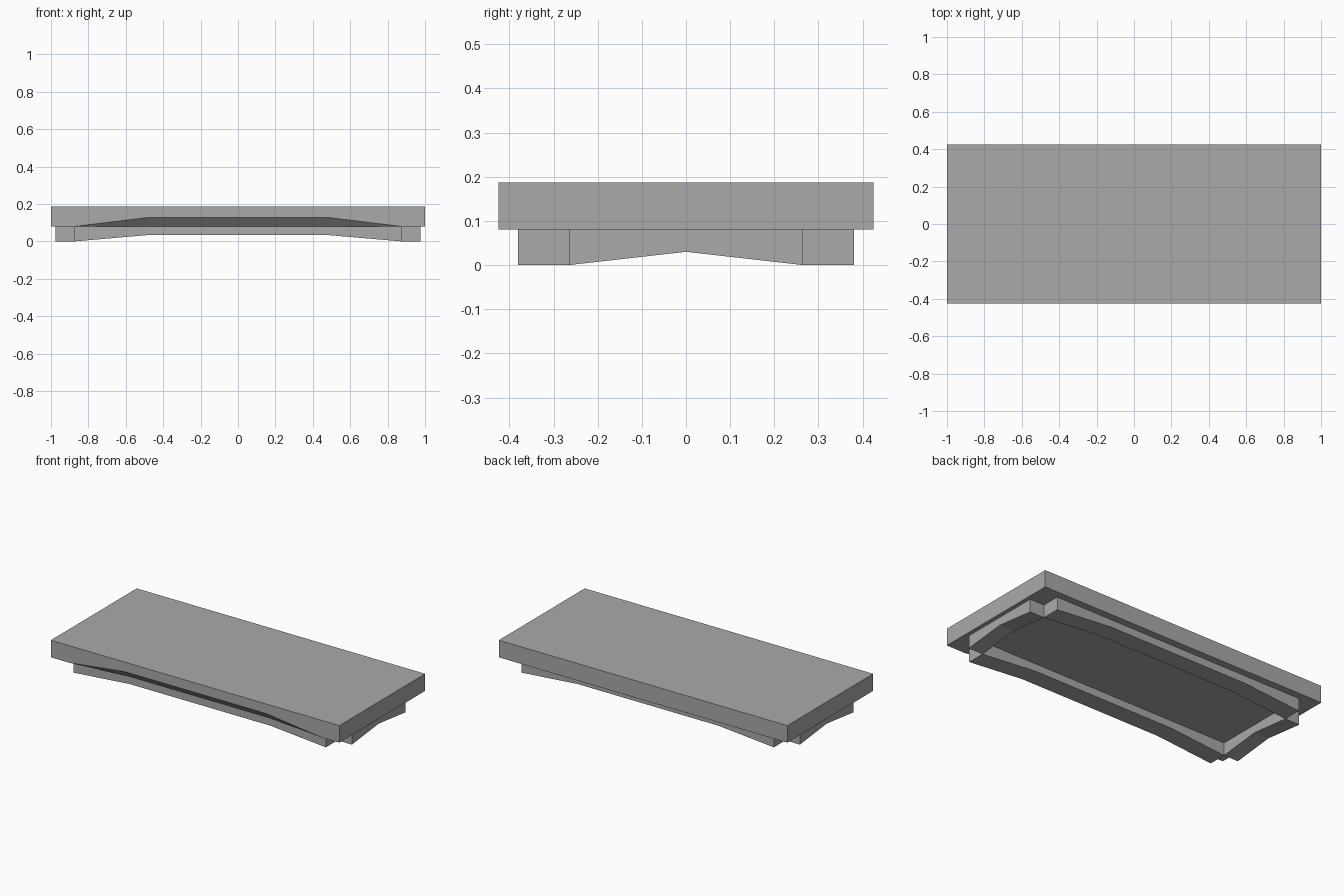
import bpy
import bmesh
from mathutils import Vector

cube = bpy.data.objects.get("Cube")
if cube:
    bpy.data.objects.remove(cube, do_unlink=True)

grey = bpy.data.materials.new("mid_grey")
grey.use_nodes = True
colour = (0.4, 0.4, 0.4, 1)
grey.diffuse_color = colour
grey.node_tree.nodes["Principled BSDF"].inputs["Base Color"].default_value = colour

LEN, DEPTH, TOP, UNDER = 1.0, 0.425, 0.187, 0.08
RAIL_X, RAIL_Y = 0.975, 0.38      # outer faces of the apron
INNER_X, INNER_Y = 0.875, 0.265   # inner faces of the apron


def finish(name, bm):
    bmesh.ops.recalc_face_normals(bm, faces=bm.faces)
    mesh = bpy.data.meshes.new(name)
    bm.to_mesh(mesh)
    bm.free()
    mesh.materials.append(grey)
    obj = bpy.data.objects.new(name, mesh)
    bpy.context.collection.objects.link(obj)
    return obj


def rail(name, profile, start, end, to_point):
    """Extrude a side profile from start to end across the rail."""
    bm = bmesh.new()
    face = bm.faces.new([bm.verts.new(to_point(a, start, z)) for a, z in profile])
    ext = bmesh.ops.extrude_face_region(bm, geom=[face])["geom"]
    shift = Vector(to_point(0, end, 0)) - Vector(to_point(0, start, 0))
    bmesh.ops.translate(bm, vec=shift,
                        verts=[v for v in ext if isinstance(v, bmesh.types.BMVert)])
    finish(name, bm)


# Slab with a tapered undercut along the lower front edge
bm = bmesh.new()


def pair(x, y, z):
    return [bm.verts.new((s * x, y, z)) for s in (-1, 1)]


ftl, ftr = pair(LEN, -DEPTH, TOP)
btl, btr = pair(LEN, DEPTH, TOP)
fbl, fbr = pair(LEN, -DEPTH, UNDER)
bbl, bbr = pair(LEN, DEPTH, UNDER)
cut_l, cut_r = pair(INNER_X, -DEPTH, UNDER)
lip_l, lip_r = pair(0.49, -DEPTH, 0.127)
deep_l, deep_r = pair(0.49, -RAIL_Y, UNDER)
for loop in (
    (ftl, ftr, btr, btl),
    (btl, btr, bbr, bbl),
    (ftl, btl, bbl, fbl),
    (ftr, fbr, bbr, btr),
    (ftl, fbl, cut_l, lip_l, lip_r, cut_r, fbr, ftr),
    (fbl, bbl, bbr, fbr, cut_r, deep_r, deep_l, cut_l),
    (lip_l, deep_l, deep_r, lip_r),
    (cut_l, deep_l, lip_l),
    (cut_r, lip_r, deep_r),
):
    bm.faces.new(loop)
finish("top_slab", bm)

# Apron rails with raised lower edges
long_profile = [(-INNER_X, UNDER), (-INNER_X, 0), (-0.49, 0.033),
                (0.49, 0.033), (INNER_X, 0), (INNER_X, UNDER)]
short_profile = [(-INNER_Y, UNDER), (-INNER_Y, 0), (0, 0.03),
                 (INNER_Y, 0), (INNER_Y, UNDER)]
for side, long_name, short_name in ((-1, "front_rail", "right_rail"),
                                    (1, "back_rail", "left_rail")):
    rail(long_name, long_profile, side * INNER_Y, side * RAIL_Y,
         lambda a, d, z: (a, d, z))
    rail(short_name, short_profile, side * INNER_X, side * RAIL_X,
         lambda a, d, z: (d, a, z))
